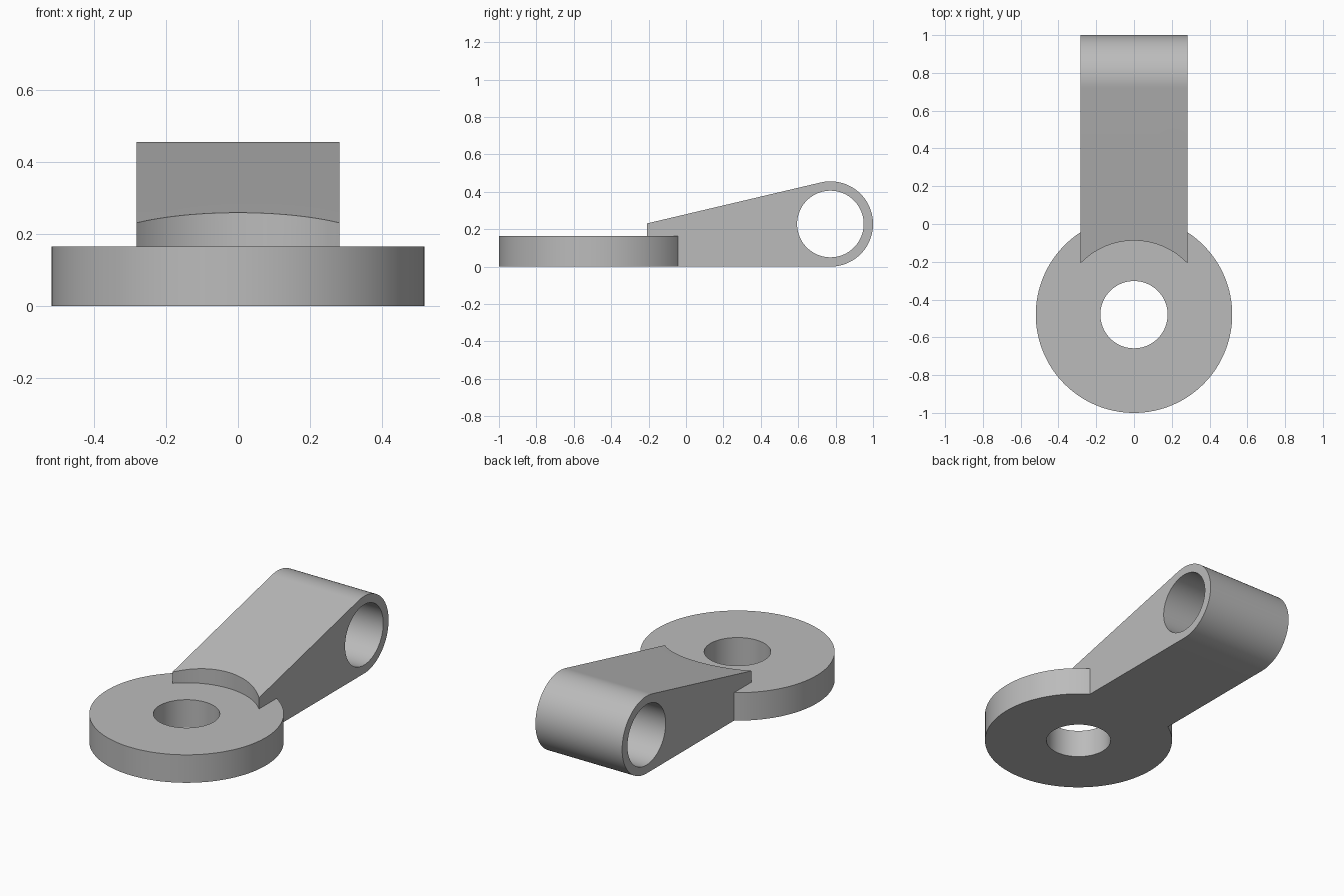
import bpy
import bmesh
from math import asin, cos, sin, pi, radians
from mathutils import Matrix, Vector

cube = bpy.data.objects.get("Cube")
if cube:
    bpy.data.objects.remove(cube, do_unlink=True)

SEGMENTS = 128
DISC_Y, DISC_R, DISC_H = -0.48, 0.52, 0.165
EYE = Vector((0, 0.772, 0.228))
EYE_R, BORE_R = 0.228, 0.178
SEAT_R, ARM_HALF = 0.392, 0.283
ARM_START, ARM_START_Z = -0.40, 0.186

steel = bpy.data.materials.new("grey metal")
steel.use_nodes = True
steel.diffuse_color = (0.5, 0.5, 0.5, 1)
steel.node_tree.nodes["Principled BSDF"].inputs["Base Color"].default_value = (0.5, 0.5, 0.5, 1)


def finish(name, bm):
    bmesh.ops.recalc_face_normals(bm, faces=bm.faces)
    mesh = bpy.data.meshes.new(name)
    bm.to_mesh(mesh)
    bm.free()
    mesh.materials.append(steel)
    obj = bpy.data.objects.new(name, mesh)
    bpy.context.collection.objects.link(obj)
    return obj


def cylinder(name, centre, radius, depth, axis="Z"):
    bm = bmesh.new()
    turn = Matrix.Rotation(pi / 2, 4, "Y") if axis == "X" else Matrix()
    bmesh.ops.create_cone(bm, cap_ends=True, segments=SEGMENTS, radius1=radius,
                          radius2=radius, depth=depth,
                          matrix=Matrix.Translation(centre) @ turn)
    return finish(name, bm)


def combine(target, tool, operation):
    # Apply the boolean, then discard the tool
    bpy.context.view_layer.objects.active = target
    mod = target.modifiers.new(operation, "BOOLEAN")
    mod.operation, mod.object, mod.solver = operation, tool, "EXACT"
    bpy.ops.object.modifier_apply(modifier=mod.name)
    bpy.data.objects.remove(tool, do_unlink=True)


# Tapered arm: side profile with a rounded end tangent to the sloping top
slope = asin(0.23)
start, end = -pi / 2, pi / 2 + slope
steps = 72
profile = [(ARM_START, 0)]
for i in range(steps + 1):
    a = start + (end - start) * i / steps
    profile.append((EYE.y + EYE_R * cos(a), EYE.z + EYE_R * sin(a)))
profile.append((ARM_START, ARM_START_Z))

bm = bmesh.new()
face = bm.faces.new([bm.verts.new((-ARM_HALF, y, z)) for y, z in profile])
extruded = bmesh.ops.extrude_face_region(bm, geom=[face])["geom"]
bmesh.ops.translate(bm, vec=(2 * ARM_HALF, 0, 0),
                    verts=[v for v in extruded if isinstance(v, bmesh.types.BMVert)])
link = finish("pivot_link", bm)

# Curved seat cut into the arm, then the round base plate
combine(link, cylinder("seat_cutter", (0, DISC_Y, 0.2), SEAT_R, 1), "DIFFERENCE")
combine(link, cylinder("base_plate", (0, DISC_Y, DISC_H / 2), DISC_R, DISC_H), "UNION")

# Vertical and crosswise bores
combine(link, cylinder("plate_bore", (0, DISC_Y, 0.1), BORE_R, 1), "DIFFERENCE")
combine(link, cylinder("eye_bore", EYE, BORE_R, 1, "X"), "DIFFERENCE")

# Smooth curved walls with crisp edges
bpy.ops.object.select_all(action="DESELECT")
link.select_set(True)
bpy.context.view_layer.objects.active = link
bpy.ops.object.shade_smooth_by_angle(angle=radians(12))
